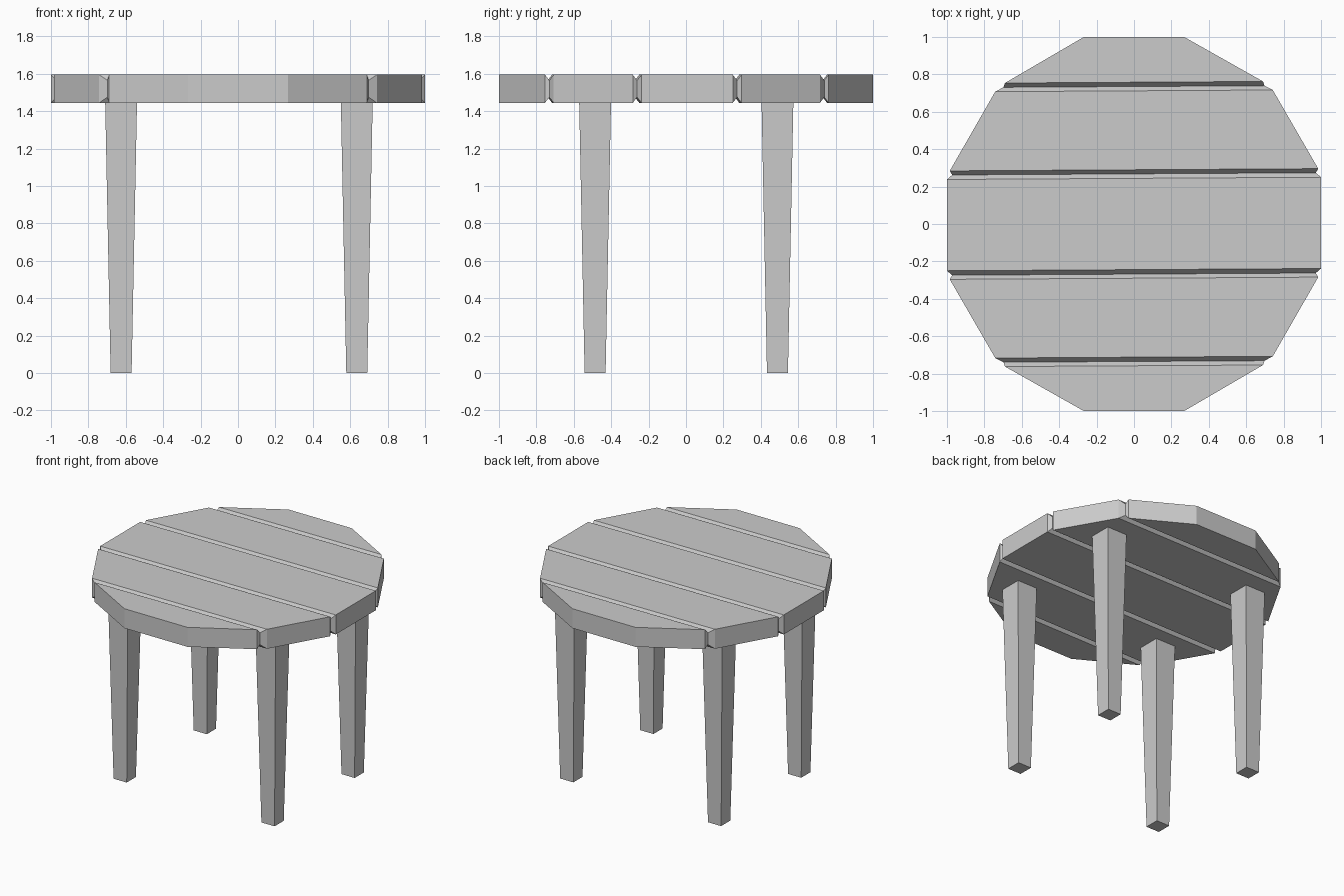
import bpy, bmesh

if "Cube" in bpy.data.objects:
    bpy.data.objects.remove(bpy.data.objects["Cube"])

TOP_Z, HALF_T, NOTCH = 1.52, 0.075, 0.03
TILT = 0.006          # planks run very slightly off the x axis


def loft(name, rings):
    """Skin a list of four-point rings and cap both ends."""
    bm = bmesh.new()
    loops = [[bm.verts.new(p) for p in ring] for ring in rings]
    for a, b in zip(loops, loops[1:]):
        for i in range(4):
            j = (i + 1) % 4
            bm.faces.new((a[i], a[j], b[j], b[i]))
    bm.faces.new(loops[0])
    bm.faces.new(loops[-1])
    bmesh.ops.recalc_face_normals(bm, faces=bm.faces)
    mesh = bpy.data.meshes.new(name)
    bm.to_mesh(mesh)
    bm.free()
    obj = bpy.data.objects.new(name, mesh)
    bpy.context.collection.objects.link(obj)
    return obj


# Twelve-sided top: (y, half width, half thickness), grooves are the thin rings
half = [
    (0.244, 1.0, HALF_T),
    (0.268, 0.972, HALF_T - NOTCH),
    (0.290, 0.985, HALF_T),
    (0.712, 0.742, HALF_T),
    (0.735, 0.698, HALF_T - NOTCH),
    (0.758, 0.69, HALF_T),
    (1.0, 0.268, HALF_T),
]
sections = [(-y, w, t) for y, w, t in reversed(half)] + half
rings = []
for y, w, t in sections:
    s = 0 if abs(y) == 1 else TILT * w
    rings.append([(-w, y - s, TOP_Z - t), (w, y + s, TOP_Z - t),
                  (w, y + s, TOP_Z + t), (-w, y - s, TOP_Z + t)])
loft("table_top", rings)


# Four square tapered legs
def square(cx, cy, z, r):
    return [(cx - r, cy - r, z), (cx + r, cy - r, z),
            (cx + r, cy + r, z), (cx - r, cy + r, z)]


for side, x in (("left", -0.625), ("right", 0.635)):
    for end, y in (("front", -0.486), ("back", 0.489)):
        loft(f"{end}_{side}_leg",
             [square(x, y, 0, 0.056), square(x, y, TOP_Z - HALF_T, 0.085)])
